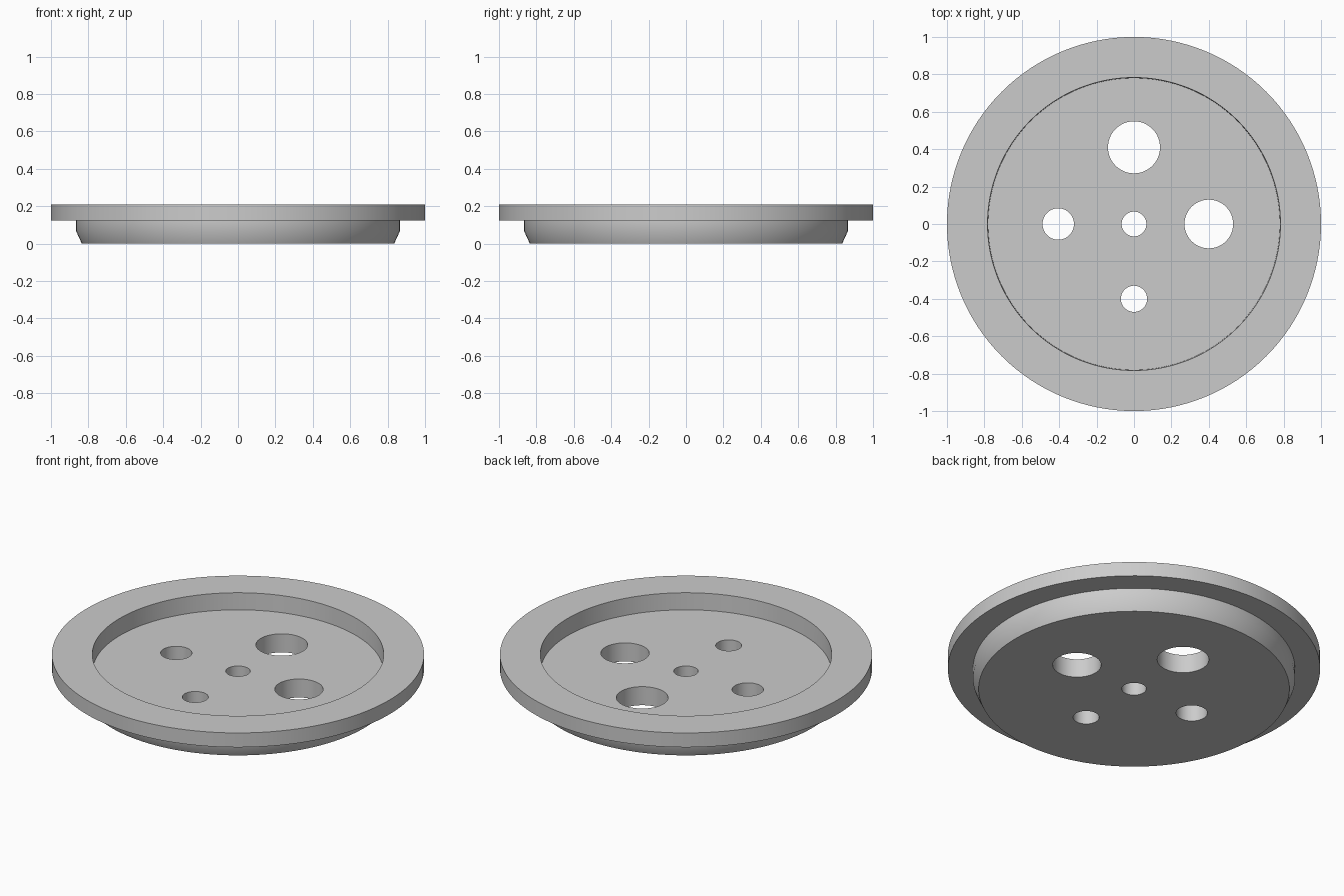
import bpy
import bmesh
import math

SEGMENTS = 128

cube = bpy.data.objects.get("Cube")
if cube:
    bpy.data.objects.remove(cube, do_unlink=True)

# Single plain grey
grey = bpy.data.materials.new("plain grey")
grey.use_nodes = True
colour = (0.6, 0.6, 0.6, 1)
grey.diffuse_color = colour
grey.node_tree.nodes["Principled BSDF"].inputs["Base Color"].default_value = colour


def lathe(name, profile):
    """Revolve an (r, z) profile, starting and ending on the axis, about z."""
    bm = bmesh.new()
    verts = [bm.verts.new((r, 0, z)) for r, z in profile]
    edges = [bm.edges.new(pair) for pair in zip(verts, verts[1:])]
    bmesh.ops.spin(bm, geom=verts + edges, cent=(0, 0, 0), axis=(0, 0, 1),
                   angle=math.tau, steps=SEGMENTS, use_duplicate=False)
    bmesh.ops.remove_doubles(bm, verts=bm.verts, dist=0.0001)
    bmesh.ops.recalc_face_normals(bm, faces=bm.faces)
    mesh = bpy.data.meshes.new(name)
    bm.to_mesh(mesh)
    bm.free()
    mesh.materials.append(grey)
    obj = bpy.data.objects.new(name, mesh)
    bpy.context.collection.objects.link(obj)
    return obj


# Flanged cover: tapered plug below, wide rim, recessed floor on top
cover = lathe("flanged_cover", [
    (0, 0), (0.835, 0), (0.865, 0.065), (0.865, 0.125),
    (1, 0.125), (1, 0.21), (0.783, 0.21), (0.78, 0.11), (0, 0.11)])

# Through holes: x, y, radius
holes = {
    "centre": (0, 0, 0.066),
    "front": (0, -0.4, 0.07),
    "back": (0, 0.41, 0.139),
    "left": (0.4, 0, 0.13),
    "right": (-0.405, 0, 0.084),
}
for side, (x, y, radius) in holes.items():
    cutter = lathe(side + "_hole_cutter",
                   [(0, -0.1), (radius, -0.1), (radius, 0.3), (0, 0.3)])
    cutter.location = (x, y, 0)
    cutter.hide_render = True
    cutter.hide_set(True)
    cut = cover.modifiers.new(side + "_hole", 'BOOLEAN')
    cut.operation = 'DIFFERENCE'
    cut.solver = 'EXACT'
    cut.object = cutter

# Apply the cuts, then drop the cutters
bpy.context.view_layer.update()
bpy.context.view_layer.objects.active = cover
cover.select_set(True)
for side in holes:
    bpy.ops.object.modifier_apply(modifier=side + "_hole")
    bpy.data.objects.remove(bpy.data.objects[side + "_hole_cutter"], do_unlink=True)

bpy.ops.object.shade_smooth_by_angle(angle=math.radians(30))
